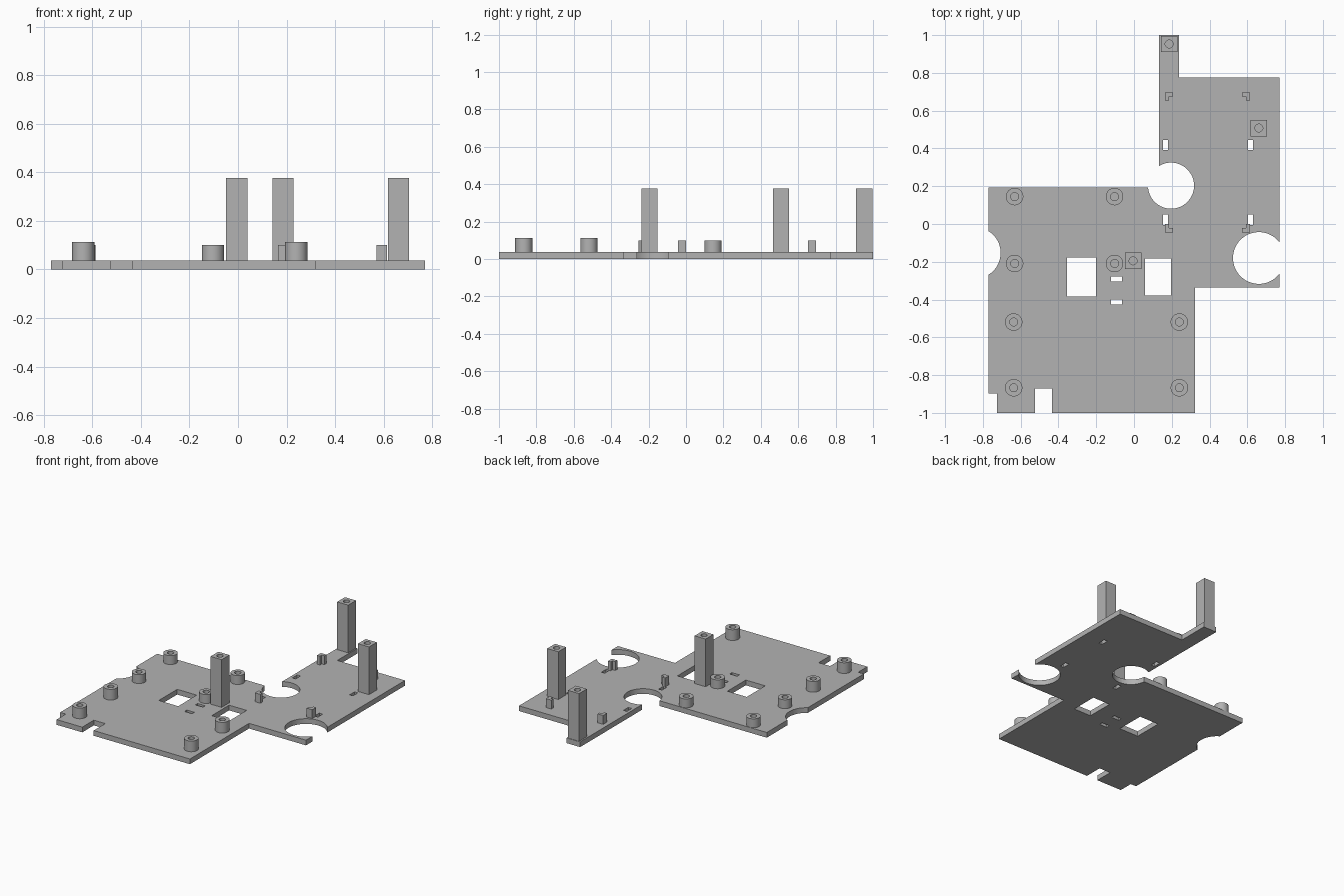
import bpy
import bmesh
from math import cos, sin, pi, radians

cube = bpy.data.objects.get("Cube")
if cube:
    bpy.data.objects.remove(cube, do_unlink=True)

grey = bpy.data.materials.new("plain grey")
grey.use_nodes = True
colour = (0.45, 0.45, 0.45, 1)
grey.diffuse_color = colour
grey.node_tree.nodes["Principled BSDF"].inputs["Base Color"].default_value = colour

PLATE = 0.037      # plate thickness
BORE = 0.021       # screw hole radius


def rect(x0, x1, y0, y1):
    return [(x0, y0), (x1, y0), (x1, y1), (x0, y1)]


def circle(x, y, r, n=48):
    return [(x + r * cos(2 * pi * i / n), y + r * sin(2 * pi * i / n)) for i in range(n)]


def prisms(name, outlines, z0, z1):
    """One object made of flat outlines extruded from z0 to z1."""
    bm = bmesh.new()
    for outline in outlines:
        face = bm.faces.new([bm.verts.new((x, y, z0)) for x, y in outline])
        top = bmesh.ops.extrude_face_region(bm, geom=[face])["geom"]
        verts = [v for v in top if isinstance(v, bmesh.types.BMVert)]
        bmesh.ops.translate(bm, verts=verts, vec=(0, 0, z1 - z0))
    bmesh.ops.recalc_face_normals(bm, faces=bm.faces)
    mesh = bpy.data.meshes.new(name)
    bm.to_mesh(mesh)
    bm.free()
    mesh.materials.append(grey)
    obj = bpy.data.objects.new(name, mesh)
    bpy.context.collection.objects.link(obj)
    return obj


def cut(obj, outlines, z0, z1):
    """Subtract extruded outlines, then keep only the finished mesh."""
    cutter = prisms("cutter", outlines, z0, z1)
    cutter.hide_render = True
    mod = obj.modifiers.new("cut", 'BOOLEAN')
    mod.operation = 'DIFFERENCE'
    mod.solver = 'EXACT'
    mod.object = cutter
    graph = bpy.context.evaluated_depsgraph_get()
    mesh = bpy.data.meshes.new_from_object(obj.evaluated_get(graph))
    obj.modifiers.clear()
    obj.data = mesh
    bpy.data.objects.remove(cutter, do_unlink=True)
    mesh.shade_smooth()
    mesh.set_sharp_from_angle(angle=radians(30))


# Base plate with its stepped outline
outline = [(-.725, -1), (-.524, -1), (-.524, -.87), (-.434, -.87), (-.434, -1),
           (.322, -1), (.322, -.336), (.77, -.336), (.77, .775), (.238, .775),
           (.238, 1), (.132, 1), (.132, .193), (-.77, .193), (-.77, -.897), (-.725, -.897)]
plate = prisms("base_plate", [outline], 0, PLATE)

# Round cut-outs, windows and cable tie slots
holes = [circle(.196, .203, .122, 64), circle(.661, -.18, .137, 64),
         circle(-.842, -.153, .136, 64),
         rect(-.354, -.201, -.384, -.177), rect(.058, .196, -.378, -.183)]
holes += [rect(-.122, -.063, y, y + .026) for y in (-.426, -.304)]
holes += [rect(x, x + .027, y, y + .055) for x in (.153, .603) for y in (-.004, .391)]
cut(plate, holes, -.1, .1)

# Round standoffs with screw holes
low = [(x, y) for x in (-.632, -.103) for y in (.145, -.209)]
tall = [(x, y) for x in (-.637, .24) for y in (-.519, -.867)]
for name, spots, top in (("low_standoff", low, .1), ("tall_standoff", tall, .113)):
    for x, y in spots:
        post = prisms(name, [circle(x, y, .046)], PLATE - .002, top)
        cut(post, [circle(x, y, BORE, 32)], PLATE + .001, top + .1)

# Square support pillars with screw holes
for x, y in ((.186, .953), (.661, .508), (-.005, -.195)):
    s = .0435
    pillar = prisms("support_pillar", [rect(x - s, x + s, y - s, y + s)], PLATE - .002, .376)
    cut(pillar, [circle(x, y, BORE, 32)], .2, .5)

# L-shaped corner brackets, each with its outer corner at (x, y)
for x, dx in ((.164, 1), (.614, -1)):
    for y, dy in ((.696, -1), (-.044, 1)):
        shape = [(0, 0), (.043, 0), (.043, .022), (.022, .022), (.022, .043), (0, .043)]
        prisms("corner_bracket", [[(x + dx * a, y + dy * b) for a, b in shape]], PLATE - .002, .1)
